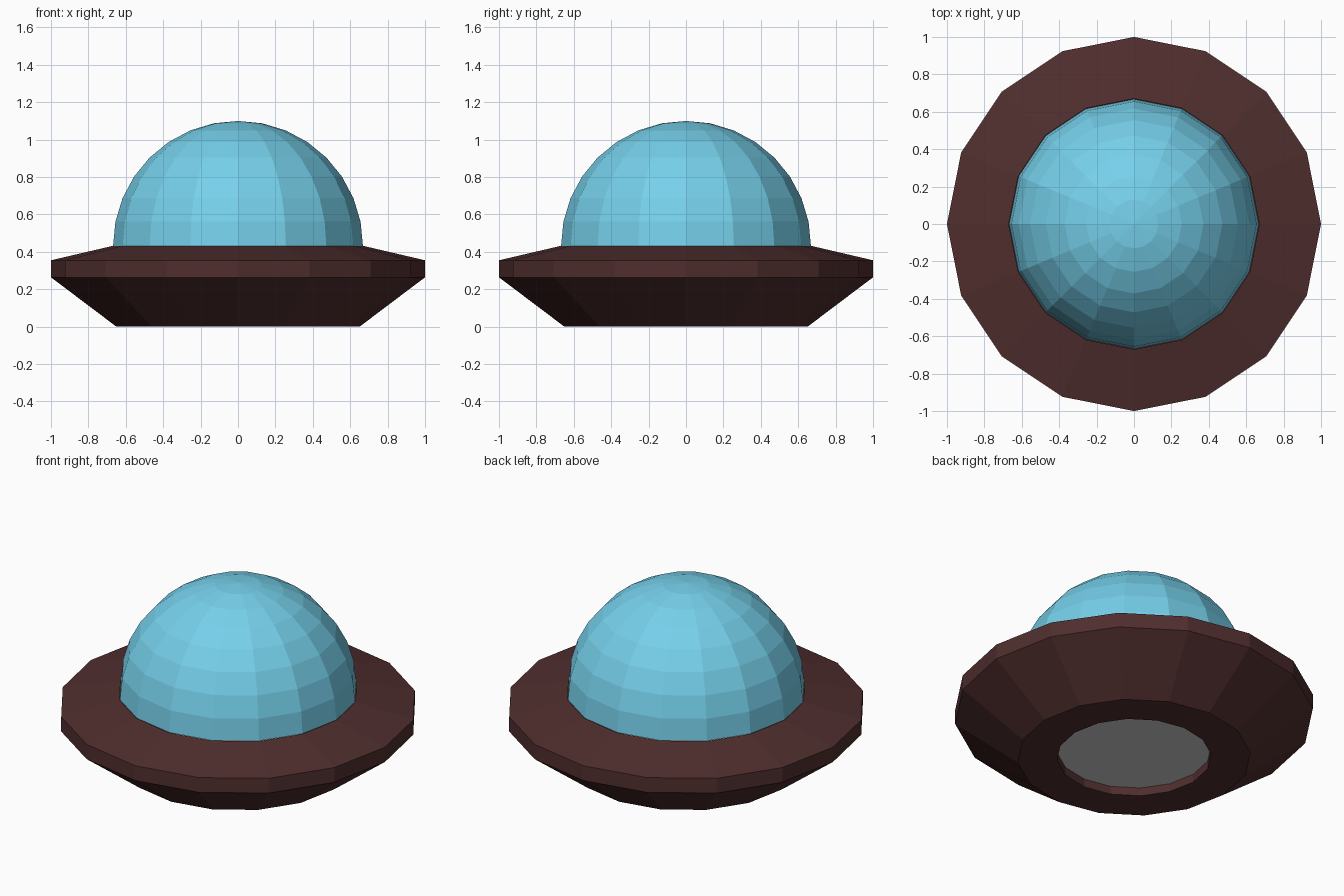
import bpy
import bmesh
from math import sin, cos, pi

if "Cube" in bpy.data.objects:
    bpy.data.objects.remove(bpy.data.objects["Cube"])

SIDES = 16


def material(name, rgb):
    mat = bpy.data.materials.new(name)
    mat.diffuse_color = (*rgb, 1)
    mat.use_nodes = True
    mat.node_tree.nodes["Principled BSDF"].inputs["Base Color"].default_value = mat.diffuse_color
    return mat


def lathe(name, profile, mat=None):
    """Spin a (radius, z) profile, listed bottom to top, into flat facets."""
    bm = bmesh.new()
    rings = [[bm.verts.new((r * cos(2 * pi * j / SIDES), r * sin(2 * pi * j / SIDES), z))
              for j in range(SIDES)] for r, z in profile]
    for low, high in zip(rings, rings[1:]):
        for j in range(SIDES):
            k = (j + 1) % SIDES
            bm.faces.new((low[j], low[k], high[k], high[j]))
    # collapse rings of zero radius into a single pole
    bmesh.ops.remove_doubles(bm, verts=bm.verts, dist=1e-5)
    mesh = bpy.data.meshes.new(name)
    bm.to_mesh(mesh)
    bm.free()
    obj = bpy.data.objects.new(name, mesh)
    bpy.context.collection.objects.link(obj)
    if mat:
        mesh.materials.append(mat)
    return obj


brown = material("hull_brown", (0.08, 0.027, 0.027))
blue = material("dome_blue", (0.18, 0.63, 0.83))

# Saucer hull with a shallow round recess underneath
lathe("saucer_hull", [(0.43, 0.05), (0.43, 0), (0.65, 0), (1, 0.264),
                      (1, 0.355), (0.67, 0.432)], brown)

# Grey plate closing the recess
lathe("bottom_plate", [(0, 0.05), (0.43, 0.05)])

# Hemispherical canopy
R, Z, STEPS = 0.668, 0.432, 8
lathe("dome", [(R * cos(i * pi / 2 / STEPS), Z + R * sin(i * pi / 2 / STEPS))
               for i in range(STEPS)] + [(0, Z + R)], blue)
